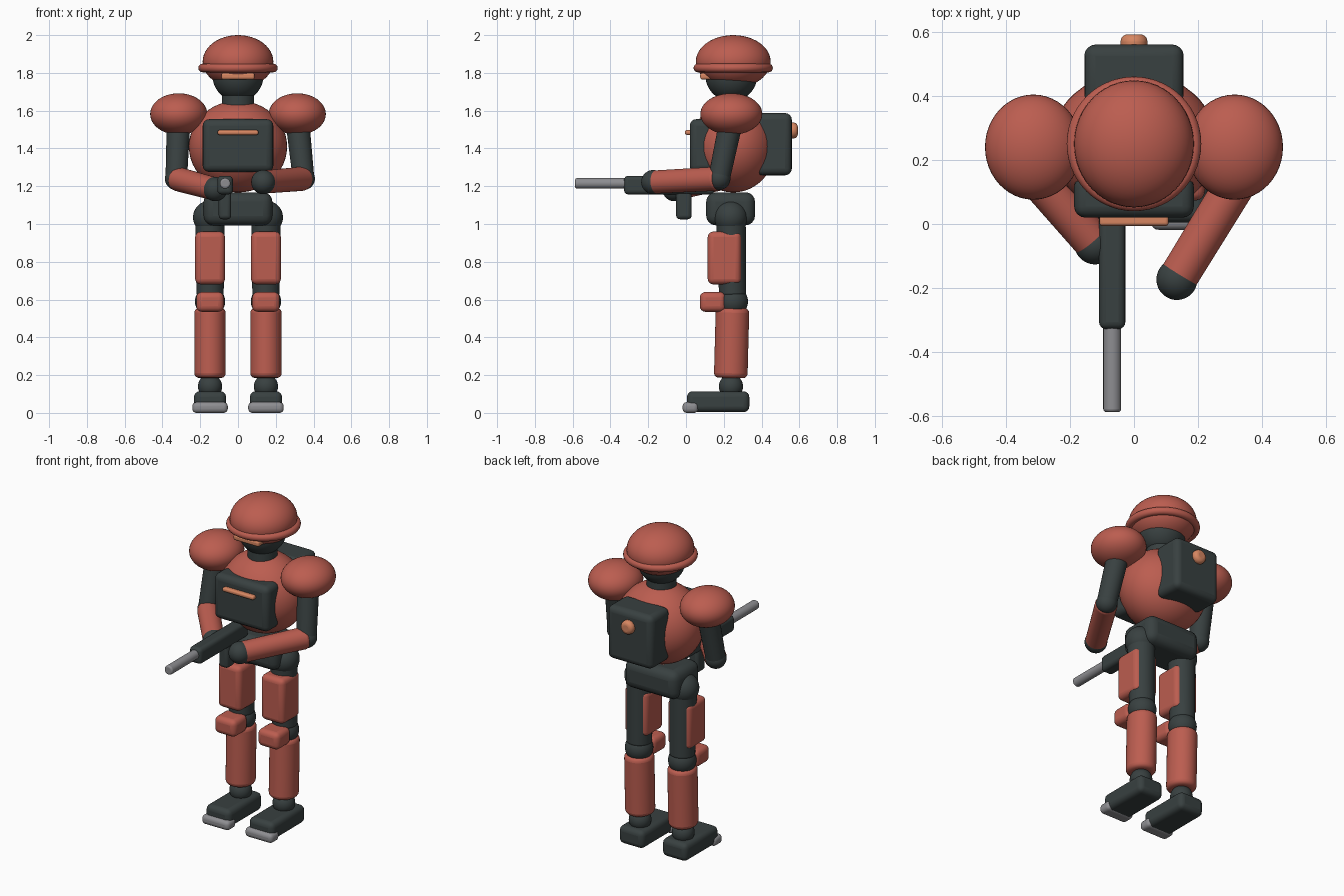
import bpy
import bmesh
import math
from mathutils import Vector

cube = bpy.data.objects.get("Cube")
if cube:
    bpy.data.objects.remove(cube, do_unlink=True)


def material(name, rgb, rough=0.6):
    mat = bpy.data.materials.new(name)
    mat.use_nodes = True
    mat.diffuse_color = (*rgb, 1)
    shader = mat.node_tree.nodes["Principled BSDF"]
    shader.inputs["Base Color"].default_value = (*rgb, 1)
    shader.inputs["Roughness"].default_value = rough
    return mat


RED = material("brick red", (0.50, 0.11, 0.08))
DARK = material("charcoal", (0.04, 0.052, 0.052))
STEEL = material("light grey", (0.27, 0.27, 0.285))
ORANGE = material("orange trim", (0.68, 0.24, 0.12))


def finish(name, bm, mat, bevel=0.0):
    mesh = bpy.data.meshes.new(name)
    bm.to_mesh(mesh)
    bm.free()
    mesh.materials.append(mat)
    obj = bpy.data.objects.new(name, mesh)
    bpy.context.collection.objects.link(obj)
    if bevel:
        mod = obj.modifiers.new("rounded_edges", "BEVEL")
        mod.width = bevel
        mod.segments = 4
        mod.limit_method = "ANGLE"
        mod.angle_limit = math.radians(40)
    bpy.ops.object.select_all(action="DESELECT")
    obj.select_set(True)
    bpy.context.view_layer.objects.active = obj
    bpy.ops.object.shade_smooth_by_angle(angle=math.radians(35))
    return obj


def box(name, x, y, z, mat, bevel):
    """Rounded box from (min, max) ranges."""
    bm = bmesh.new()
    bmesh.ops.create_cube(bm, size=1)
    for v in bm.verts:
        v.co = [(r[0] + r[1]) / 2 + c * (r[1] - r[0]) for r, c in zip((x, y, z), v.co)]
    return finish(name, bm, mat, bevel)


def ball(name, centre, radii, mat):
    bm = bmesh.new()
    bmesh.ops.create_uvsphere(bm, u_segments=48, v_segments=24, radius=1)
    bmesh.ops.scale(bm, vec=radii, verts=bm.verts)
    bmesh.ops.translate(bm, vec=centre, verts=bm.verts)
    return finish(name, bm, mat)


def rod(name, start, end, r1, r2, mat, bevel=0.015, widen_y=1.0):
    """Tapered cylinder between two points."""
    a, b = Vector(start), Vector(end)
    bm = bmesh.new()
    bmesh.ops.create_cone(bm, cap_ends=True, segments=40, radius1=r1, radius2=r2,
                          depth=(b - a).length)
    turn = Vector((0, 0, 1)).rotation_difference(b - a)
    bmesh.ops.rotate(bm, cent=(0, 0, 0), matrix=turn.to_matrix(), verts=bm.verts)
    bmesh.ops.scale(bm, vec=(1, widen_y, 1), verts=bm.verts)
    bmesh.ops.translate(bm, vec=(a + b) / 2, verts=bm.verts)
    return finish(name, bm, mat, bevel)


def ring(name, centre, major, minor, mat):
    bm = bmesh.new()
    steps = 16
    loop = []
    for i in range(steps):
        t = 2 * math.pi * i / steps
        loop.append(bm.verts.new((major + minor * math.cos(t), 0, minor * math.sin(t))))
    edges = [bm.edges.new((loop[i], loop[(i + 1) % steps])) for i in range(steps)]
    bmesh.ops.spin(bm, geom=loop + edges, cent=(0, 0, 0), axis=(0, 0, 1),
                   angle=2 * math.pi, steps=56, use_merge=True)
    bmesh.ops.recalc_face_normals(bm, faces=bm.faces)
    bmesh.ops.translate(bm, vec=centre, verts=bm.verts)
    return finish(name, bm, mat)


# Head and helmet
ball("head", (0, 0.24, 1.785), (0.135, 0.137, 0.135), DARK)
rod("neck", (0, 0.24, 1.58), (0, 0.24, 1.72), 0.085, 0.085, DARK)
ball("helmet_dome", (0, 0.25, 1.86), (0.187, 0.198, 0.14), RED)
ring("helmet_brim", (0, 0.25, 1.826), 0.187, 0.023, RED)
box("visor", (-0.088, 0.088), (0.075, 0.16), (1.765, 1.8), ORANGE, 0.012)

# Torso
ball("torso", (0, 0.25, 1.41), (0.26, 0.225, 0.243), RED)
box("chest_plate", (-0.187, 0.187), (0.02, 0.15), (1.275, 1.555), DARK, 0.035)
box("chest_stripe", (-0.108, 0.108), (-0.006, 0.03), (1.472, 1.497), ORANGE, 0.01)
box("backpack", (-0.155, 0.155), (0.37, 0.56), (1.258, 1.587), DARK, 0.035)
rod("backpack_knob", (0, 0.53, 1.495), (0, 0.592, 1.495), 0.042, 0.042, ORANGE, 0.022)
box("pelvis", (-0.182, 0.182), (0.107, 0.365), (0.993, 1.168), DARK, 0.05)

# Legs
for side, s in (("left", 1), ("right", -1)):
    cx = s * 0.148

    def across(half):
        return (cx - half, cx + half)

    ball(side + "_hip", (s * 0.15, 0.237, 1.035), (0.088,) * 3, DARK)
    rod(side + "_thigh", (cx, 0.238, 1.03), (cx, 0.247, 0.62), 0.078, 0.072, DARK)
    box(side + "_thigh_plate", across(0.079), (0.115, 0.292), (0.68, 0.96), RED, 0.03)
    ball(side + "_knee", (cx, 0.248, 0.59), (0.08,) * 3, DARK)
    box(side + "_knee_pad", across(0.073), (0.073, 0.21), (0.535, 0.64), RED, 0.03)
    rod(side + "_shin", (cx, 0.237, 0.185), (cx, 0.246, 0.555), 0.083, 0.083, RED, 0.025, 1.07)
    ball(side + "_ankle", (cx, 0.238, 0.14), (0.064,) * 3, DARK)
    box(side + "_foot", across(0.085), (0.005, 0.335), (0.004, 0.114), DARK, 0.03)
    box(side + "_toe_cap", across(0.094), (-0.018, 0.065), (0, 0.057), STEEL, 0.022)

# Arms, each bent towards the weapon
elbows = {"left": (0.347, 0.175, 1.24), "right": (-0.327, 0.175, 1.24)}
hands = {"left": (0.134, -0.173, 1.222), "right": (-0.122, -0.062, 1.185)}
for side, s in (("left", 1), ("right", -1)):
    elbow, hand = elbows[side], hands[side]
    ball(side + "_shoulder", (s * 0.314, 0.24, 1.582), (0.151, 0.164, 0.11), RED)
    rod(side + "_upper_arm", (s * 0.314, 0.24, 1.55), elbow, 0.063, 0.057, DARK)
    ball(side + "_elbow", elbow, (0.06,) * 3, DARK)
    rod(side + "_forearm", elbow, hand, 0.064, 0.061, RED, 0.02)
    ball(side + "_hand", hand, (0.064,) * 3, DARK)

# Weapon
box("rifle_body", (-0.109, -0.027), (-0.328, 0.15), (1.157, 1.255), DARK, 0.022)
rod("rifle_barrel", (-0.068, -0.3, 1.215), (-0.068, -0.587, 1.215), 0.028, 0.028, STEEL, 0.01)
box("rifle_magazine", (-0.102, -0.036), (-0.052, 0.03), (1.025, 1.18), DARK, 0.02)
